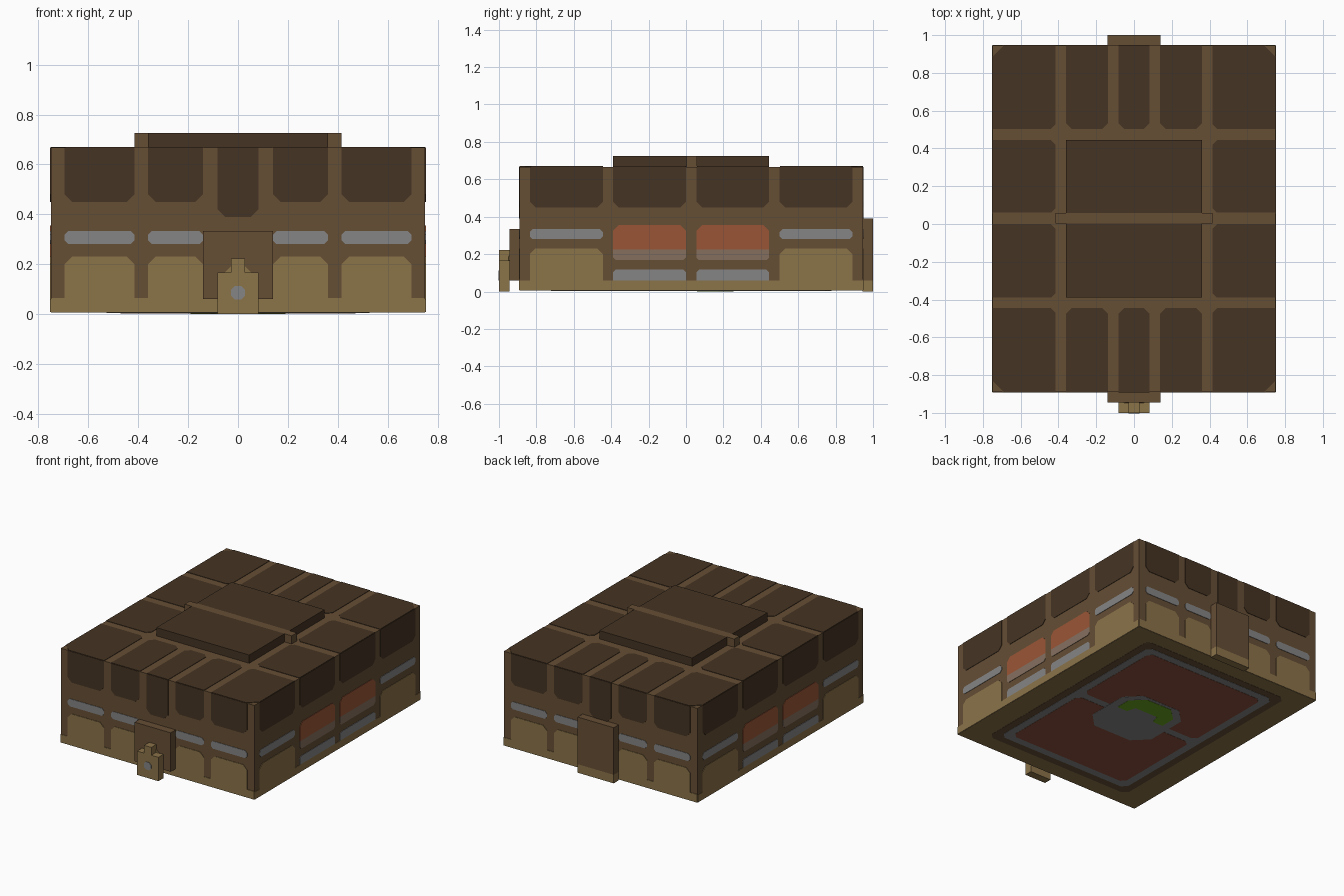
import bpy, bmesh
from mathutils import Vector

cube = bpy.data.objects.get("Cube")
if cube:
    bpy.data.objects.remove(cube, do_unlink=True)


def material(name, code):
    rgb = [int(code[i:i + 2], 16) / 255 for i in (0, 2, 4)]
    lin = [c / 12.92 if c < 0.04 else ((c + 0.055) / 1.055) ** 2.4 for c in rgb]
    m = bpy.data.materials.new(name)
    m.use_nodes = True
    m.diffuse_color = (*lin, 1)
    m.node_tree.nodes["Principled BSDF"].inputs["Base Color"].default_value = (*lin, 1)
    return m


BROWN = material("mid brown", "664e35")
DARK = material("dark brown", "453423")
TAN = material("tan", "8b7349")
GREY = material("grey", "858585")
ORANGE = material("burnt orange", "9a5636")
TAUPE = material("taupe", "85705f")
RED = material("dull red", "8a513c")
GREEN = material("leaf green", "6aa420")

# Body extents
X, Y0, Y1, Z0, Z1 = 0.75, -0.89, 0.945, 0.008, 0.667
MID = (Y0 + Y1) / 2


def finish(name, bm, mat):
    bmesh.ops.recalc_face_normals(bm, faces=bm.faces)
    me = bpy.data.meshes.new(name)
    bm.to_mesh(me)
    bm.free()
    me.materials.append(mat)
    ob = bpy.data.objects.new(name, me)
    bpy.context.collection.objects.link(ob)
    return ob


def box(name, x, y, z, mat):
    bm = bmesh.new()
    bmesh.ops.create_cube(bm, size=1)
    for v in bm.verts:
        v.co = [a + (b - a) * (c + 0.5) for (a, b), c in zip((x, y, z), v.co)]
    return finish(name, bm, mat)


# Each side maps (across, up, outward) to a position
SIDES = {
    "front": lambda u, v, d: (u, Y0 - d, v),
    "back": lambda u, v, d: (u, Y1 + d, v),
    "right": lambda u, v, d: (X + d, u, v),
    "left": lambda u, v, d: (-X - d, u, v),
    "top": lambda u, v, d: (u, v, Z1 + d),
    "bottom": lambda u, v, d: (u, v, Z0 - d),
}


def plate(name, side, pts, mat, d=0.003):
    """Thin flat plate with the given outline on one side of the body."""
    bm = bmesh.new()
    place = SIDES[side]
    low = [bm.verts.new(place(u, v, -0.002)) for u, v in pts]
    high = [bm.verts.new(place(u, v, d)) for u, v in pts]
    bm.faces.new(low)
    bm.faces.new(high)
    for i in range(len(pts)):
        j = (i + 1) % len(pts)
        bm.faces.new((low[i], low[j], high[j], high[i]))
    return finish(f"{side}_{name}", bm, mat)


def cut_rect(u, v, cuts):
    """Rectangle with corners cut: lower left, lower right, upper right, upper left."""
    (a, b), (c, e) = u, v
    corners = [Vector(p) for p in ((a, c), (b, c), (b, e), (a, e))]
    pts = []
    for i, p in enumerate(corners):
        if cuts[i]:
            for q in (corners[i - 1], corners[(i + 1) % 4]):
                pts.append(p + (q - p).normalized() * cuts[i])
        else:
            pts.append(p)
    return pts


def panel(name, side, u, v, mat, cuts=(0, 0, 0, 0), d=0.003):
    return plate(name, side, cut_rect(u, v, cuts), mat, d)


C = 0.03
LOW, HIGH, ALL = (C, C, 0, 0), (0, 0, C, C), (0.015,) * 4

# Main body
box("body", (-X, X), (Y0, Y1), (Z0, Z1), BROWN)

# Front and back walls
wall_cols = [(-0.695, -0.415), (-0.36, -0.14), (0.14, 0.36), (0.415, 0.695)]
for side in ("front", "back"):
    panel("base_band", side, (-X, X), (Z0, 0.065), TAN)
    panel("upper_middle_panel", side, (-0.083, 0.083), (0.39, Z1), DARK, LOW)
    for u in wall_cols:
        panel("upper_panel", side, u, (0.45, Z1), DARK, LOW)
        panel("window", side, u, (0.28, 0.333), GREY, ALL)
        panel("lower_panel", side, u, (0.065, 0.23), TAN, HIGH)

# Left and right walls
for side in ("left", "right"):
    panel("base_band", side, (Y0, Y1), (Z0, 0.06), TAN)
    for u in [(-0.835, -0.445), (0.5, 0.89)]:
        panel("upper_panel", side, u, (0.45, Z1), DARK, LOW)
        panel("window", side, u, (0.28, 0.333), GREY, ALL)
        panel("lower_panel", side, u, (0.06, 0.23), TAN, HIGH)
    for u in [(-0.39, 0), (0.055, 0.445)]:
        panel("upper_panel", side, u, (0.45, Z1), DARK, LOW)
        panel("glow_panel", side, u, (0.225, 0.355), ORANGE, HIGH)
        panel("glow_sill", side, u, (0.168, 0.225), TAUPE, (0.015, 0.015, 0, 0))
        panel("vent", side, u, (0.06, 0.118), GREY, (0, 0, 0.015, 0.015))

# Roof panels
for y, near in (((Y0, -0.445), HIGH), ((0.503, Y1), LOW)):
    for x in [(-0.36, -0.137), (-0.083, 0.083), (0.137, 0.36)]:
        panel("panel", "top", x, y, DARK, near)
for s in (-1, 1):
    x = sorted((s * X, s * 0.415))
    for y in [(Y0, -0.445), (-0.39, 0), (0.06, 0.445), (0.503, Y1)]:
        cuts = []
        for cx, cy in ((0, 0), (1, 0), (1, 1), (0, 1)):
            outer_x, outer_y = abs(x[cx]) == X, y[cy] in (Y0, Y1)
            cuts.append(0.06 if outer_x and outer_y else 0 if outer_x or outer_y else 0.025)
        panel("corner_panel" if y[0] == Y0 or y[1] == Y1 else "side_panel",
              "top", x, y, DARK, cuts)

# Raised roof hatch with a ridge across it
roof = (Z1 - 0.01, 0.725)
box("hatch_front", (-0.36, 0.36), (-0.39, 0.002), roof, DARK)
box("hatch_back", (-0.36, 0.36), (0.058, 0.445), roof, DARK)
box("hatch_ridge", (-0.415, 0.415), (0.002, 0.058), roof, BROWN)

# Front lock plate and latch
box("lock_plate", (-0.14, 0.14), (-0.945, Y0), (0.06, 0.333), BROWN)
box("latch", (-0.083, 0.083), (-1, -0.945), (0, 0.167), TAN)
box("latch_knob", (-0.028, 0.028), (-1, -0.945), (0.167, 0.222), TAN)
plate("latch_backing", "front", cut_rect((-0.06, 0.06), (0.16, 0.19), HIGH), TAN, 0.058)
plate("latch_button", "front", cut_rect((-0.028, 0.028), (0.058, 0.112), ALL), GREY, 0.113)

# Back hinge plate
box("hinge_plate", (-0.14, 0.14), (Y1, 1), (0.06, 0.39), BROWN)
box("hinge_foot", (-0.14, 0.14), (Y1, 1), (0, 0.06), TAN)

# Underside, stacked from the body outward
layers = [("base", 0, 0, TAN), ("border", 0.167, 0.111, BROWN), ("frame", 0.222, 0.167, GREY)]
for i, (name, ix, iy, mat) in enumerate(layers):
    cut = 0.035 if ix else 0
    panel(name, "bottom", (ix - X, X - ix), (Y0 + iy, Y1 - iy), mat, (cut,) * 4, 0.0013 * (i + 1))
for y in [(Y0 + 0.222, MID - 0.028), (MID + 0.028, Y1 - 0.222)]:
    panel("red_field", "bottom", (-0.472, 0.472), y, RED, (C,) * 4, 0.0052)
panel("centre_patch", "bottom", (-0.25, 0.25), (MID - 0.25, MID + 0.25), GREY, (0.1,) * 4, 0.0064)
half = [(0.09, 0.125), (0.11, 0.06), (0.19, 0.06), (0.19, 0.17), (0.1, 0.255)]
arch = half + [(-x, y) for x, y in reversed(half)]
plate("green_arch", "bottom", arch, GREEN, 0.0078)
